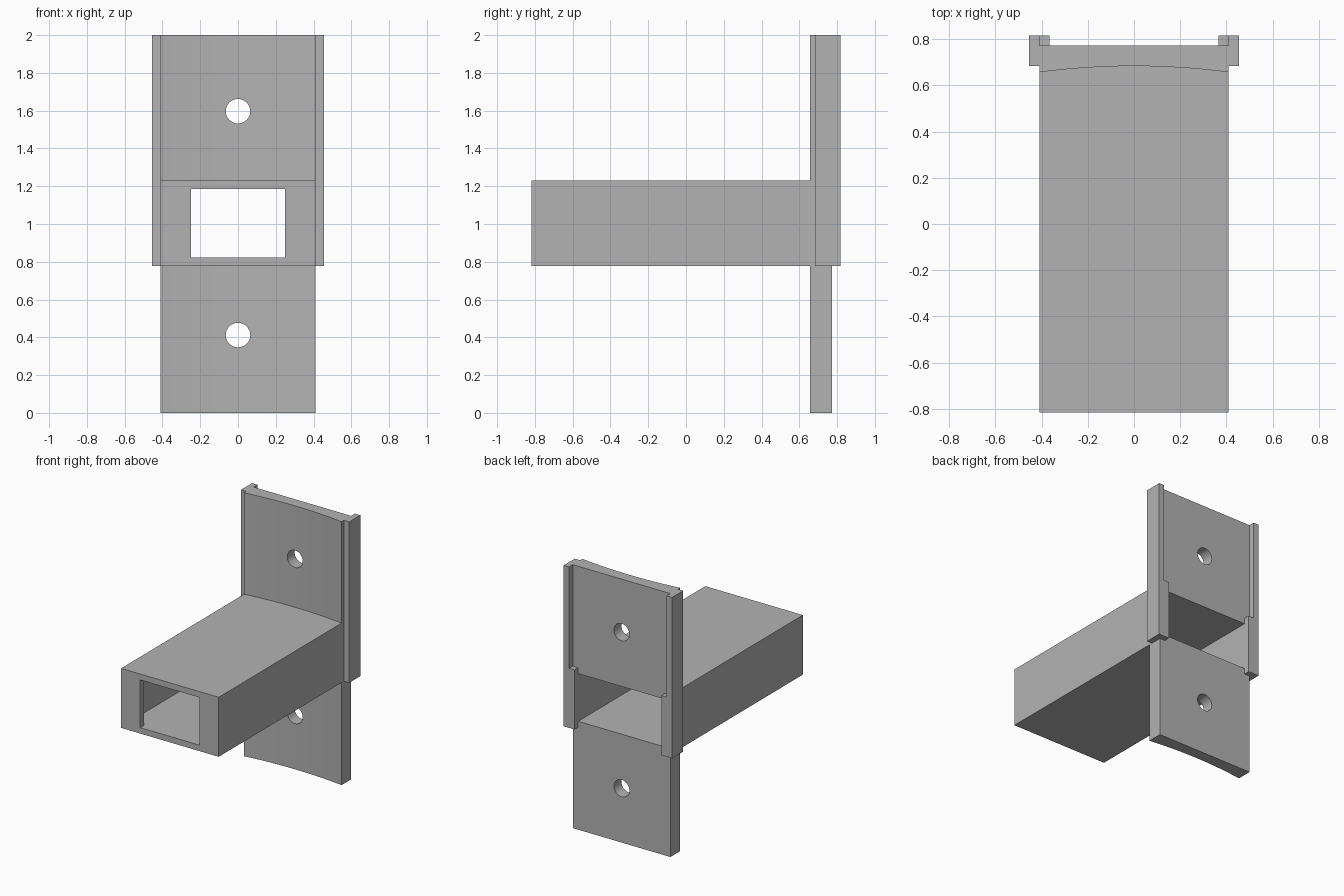
import bpy
import bmesh
from math import pi

cube = bpy.data.objects.get("Cube")
if cube:
    bpy.data.objects.remove(cube, do_unlink=True)

# Main dimensions
HALF_W, WALL = 0.41, 0.045
FRONT, BACK = -0.817, 0.817
PLATE_BACK = BACK - WALL
ARM_Z0, ARM_Z1 = 0.778, 1.23
RAIL_FRONT, SAG = 0.684, 0.027

grey = bpy.data.materials.new("plain grey")
grey.use_nodes = True
colour = (0.45, 0.45, 0.45, 1)
grey.diffuse_color = colour
grey.node_tree.nodes["Principled BSDF"].inputs["Base Color"].default_value = colour


def finish(name, bm):
    bmesh.ops.recalc_face_normals(bm, faces=bm.faces)
    mesh = bpy.data.meshes.new(name)
    bm.to_mesh(mesh)
    bm.free()
    mesh.materials.append(grey)
    obj = bpy.data.objects.new(name, mesh)
    bpy.context.collection.objects.link(obj)
    return obj


def prism(name, outline, z0, z1):
    """Extrude an (x, y) outline from z0 up to z1."""
    bm = bmesh.new()
    base = bm.faces.new([bm.verts.new((x, y, z0)) for x, y in outline])
    top = bmesh.ops.extrude_face_region(bm, geom=[base])["geom"]
    verts = [v for v in top if isinstance(v, bmesh.types.BMVert)]
    bmesh.ops.translate(bm, verts=verts, vec=(0, 0, z1 - z0))
    return finish(name, bm)


def box(name, x0, x1, y0, y1, z0, z1):
    return prism(name, [(x0, y0), (x1, y0), (x1, y1), (x0, y1)], z0, z1)


def combine(target, tool, operation):
    mod = target.modifiers.new(operation.lower(), 'BOOLEAN')
    mod.operation, mod.solver, mod.object = operation, 'EXACT', tool
    bpy.ops.object.select_all(action='DESELECT')
    bpy.context.view_layer.objects.active = target
    target.select_set(True)
    bpy.ops.object.modifier_apply(modifier=mod.name)
    bpy.data.objects.remove(tool, do_unlink=True)


# Upright plate with a shallow concave front
STEPS = 16
arc = []
for i in range(STEPS + 1):
    t = 2 * i / STEPS - 1
    arc.append((HALF_W * t, RAIL_FRONT - SAG * t * t))
bracket = prism("bracket_body", arc + [(HALF_W, PLATE_BACK), (-HALF_W, PLATE_BACK)], 0, 2)

# Hollow arm: wide cavity open at the back, smaller window in the front wall
arm = box("arm", -HALF_W, HALF_W, FRONT, 0.73, ARM_Z0, ARM_Z1)
combine(bracket, arm, 'UNION')
inner = HALF_W - WALL
floor, ceiling = ARM_Z0 + WALL, ARM_Z1 - WALL
window = [(-0.25, -0.9), (0.25, -0.9), (0.25, FRONT + WALL), (inner, FRONT + WALL),
          (inner, 0.9), (-inner, 0.9), (-inner, FRONT + WALL), (-0.25, FRONT + WALL)]
combine(bracket, prism("cavity_cutter", window, floor, ceiling), 'DIFFERENCE')

# Screw holes
for z in (0.412, 1.597):
    bpy.ops.mesh.primitive_cylinder_add(vertices=32, radius=0.065, depth=0.4,
                                        location=(0, 0.72, z), rotation=(pi / 2, 0, 0))
    combine(bracket, bpy.context.object, 'DIFFERENCE')

bracket.select_set(True)
bpy.context.view_layer.objects.active = bracket
bpy.ops.object.shade_smooth_by_angle(angle=pi / 6)

# Side rails, each with a wider stop block behind the arm
for side, label in ((1, "left"), (-1, "right")):
    outer = HALF_W + WALL
    a, b, c = side * inner, side * HALF_W, side * outer
    box(label + "_rail", b, c, RAIL_FRONT, BACK, ARM_Z0, 2)
    box(label + "_stop_block", a, b, PLATE_BACK, BACK, ARM_Z0, ARM_Z1)
